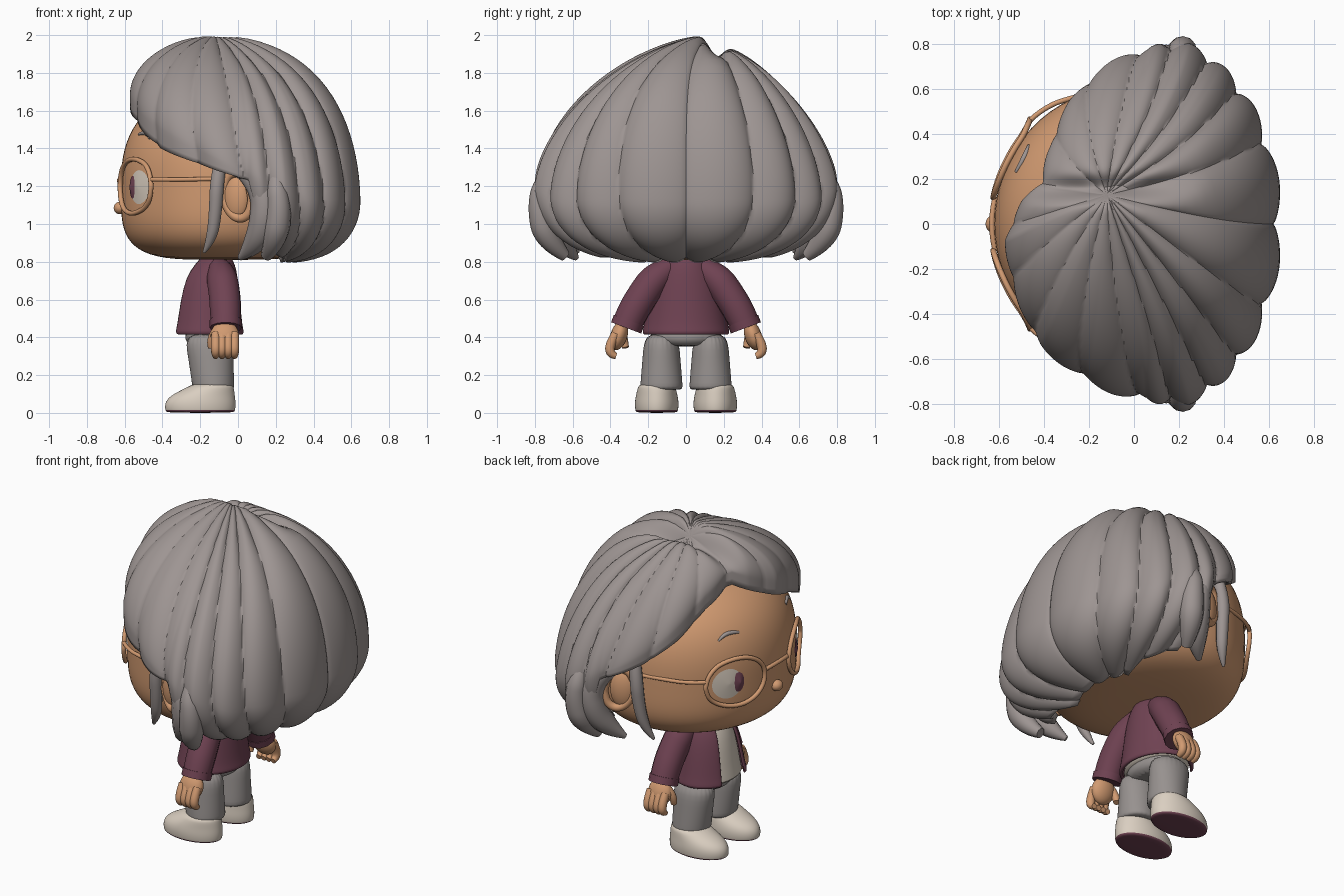
import bpy, bmesh
from math import sin, cos, asin, pi, radians, exp, sqrt

cube = bpy.data.objects.get("Cube")
if cube:
    bpy.data.objects.remove(cube)


def material(name, rgb):
    m = bpy.data.materials.new(name)
    m.use_nodes = True
    m.diffuse_color = (*rgb, 1)
    bsdf = m.node_tree.nodes["Principled BSDF"]
    bsdf.inputs["Base Color"].default_value = (*rgb, 1)
    bsdf.inputs["Roughness"].default_value = 0.7
    return m


GREY = material("hair grey", (0.34, 0.3, 0.29))
TROUSER = material("trouser grey", (0.31, 0.285, 0.275))
SKIN = material("warm skin", (0.64, 0.325, 0.165))
PLUM = material("plum knit", (0.16, 0.055, 0.085))
CREAM = material("cream", (0.7, 0.62, 0.53))


def finish(name, bm, *mats):
    bmesh.ops.recalc_face_normals(bm, faces=bm.faces)
    me = bpy.data.meshes.new(name)
    bm.to_mesh(me)
    bm.free()
    ob = bpy.data.objects.new(name, me)
    bpy.context.collection.objects.link(ob)
    for m in mats:
        me.materials.append(m)
    return ob


def grid(bm, rows):
    """Skin a list of closed point rings with quads."""
    vs = [[bm.verts.new(p) for p in row] for row in rows]
    for a, b in zip(vs, vs[1:]):
        for i in range(len(a)):
            j = (i + 1) % len(a)
            bm.faces.new((a[i], a[j], b[j], b[i]))
    return vs


def loft(name, rings, *mats, cy=0, caps=True, subdiv=1, seg=24):
    """Stack elliptical rings given as (z, centre x, radius x, radius y)."""
    bm = bmesh.new()
    angles = [2 * pi * i / seg for i in range(seg)]
    vs = grid(bm, [[(cx - rx * cos(a), cy + ry * sin(a), z) for a in angles]
                   for z, cx, rx, ry in rings])
    if caps:
        bm.faces.new(vs[0])
        bm.faces.new(vs[-1])
    ob = finish(name, bm, *mats)
    if subdiv:
        ob.modifiers.new("soften", 'SUBSURF').levels = subdiv
    return ob


def ball(name, loc, size, mat, rot=(0, 0, 0)):
    bm = bmesh.new()
    bmesh.ops.create_uvsphere(bm, u_segments=24, v_segments=16, radius=1)
    ob = finish(name, bm, mat)
    ob.location, ob.scale, ob.rotation_euler = loc, size, rot


def tube(name, points, radii, mat, cyclic=False):
    cu = bpy.data.curves.new(name, 'CURVE')
    cu.dimensions = '3D'
    cu.bevel_depth, cu.bevel_resolution, cu.use_fill_caps = 1, 4, True
    sp = cu.splines.new('NURBS')
    sp.points.add(len(points) - 1)
    for i, p in enumerate(points):
        sp.points[i].co = (*p, 1)
        sp.points[i].radius = radii[i] if isinstance(radii, list) else radii
    sp.order_u, sp.use_endpoint_u, sp.use_cyclic_u = 3, True, cyclic
    sp.resolution_u = 8
    cu.materials.append(mat)
    bpy.context.collection.objects.link(bpy.data.objects.new(name, cu))


def lookup(table, x):
    for (a, u), (b, v) in zip(table, table[1:]):
        if x <= b:
            return u + (v - u) * (x - a) / (b - a)
    return table[-1][1]


# Head: a rounded block with full jaws, the face towards -x
HX, HZ, RX, RY = -0.06, 1.2, 0.56, 0.6


def head_width(z):
    size, e = (0.52, 2.5) if z > HZ else (0.39, 4)
    return max(0, 1 - abs((z - HZ) / size) ** e) ** (1 / e)


rows = []
for k in range(41):
    z = HZ - cos(pi * k / 40) * (0.39 if k < 20 else 0.52)
    r = head_width(z)
    rows.append([(HX - RX * r * cos(b), RY * r * sin(b), z)
                 for b in [2 * pi * i / 64 for i in range(64)]])
bm = bmesh.new()
grid(bm, rows)
bmesh.ops.remove_doubles(bm, verts=bm.verts, dist=0.0005)
bmesh.ops.holes_fill(bm, edges=bm.edges)
finish("head", bm, SKIN)


def face_x(y, z):
    return HX - RX * sqrt(max(head_width(z) ** 2 - (y / RY) ** 2, 0))


def face_disc(name, cy, cz, ry, rz, lift, mat):
    """Thin domed plate that follows the face."""
    bm = bmesh.new()
    rows = []
    for k in range(7):
        q = max(k / 6, 0.02)
        spots = [(cy + q * ry * cos(pi * i / 16), cz + q * rz * sin(pi * i / 16)) for i in range(32)]
        rows.append([(face_x(y, z) - lift * (1.2 - q), y, z) for y, z in spots])
    bm.faces.new(grid(bm, rows)[0])
    finish(name, bm, mat)


# Hair: one bell-shaped shell, grooved into locks that leave a side parting
HEM = [(-180, .795), (-130, .795), (-95, .85), (-86, 1.23), (-60, 1.32), (-40, 1.4), (-20, 1.53),
       (-2, 1.62), (14, 1.72), (30, 1.62), (45, 1.48), (62, 1.35), (86, 1.23), (95, .85),
       (130, .795), (180, .795)]
WIDEST = [(-180, 1.12), (-120, 1.12), (-86, 1.26), (-60, 1.4), (-20, 1.61), (-2, 1.7), (14, 1.8),
          (30, 1.7), (60, 1.42), (86, 1.26), (120, 1.12), (180, 1.12)]
REACH = [(-180, 1), (-105, 1), (-86, .95), (-60, .96), (-40, 1.01), (-5, 1.01), (8, .9),
         (16, .8), (30, .82), (50, .88), (86, .95), (105, 1), (180, 1)]


def hair_point(deg, t):
    phi = radians(deg)
    hem, reach, eq = lookup(HEM, deg), lookup(REACH, deg), lookup(WIDEST, deg)
    depth = max(0.33, eq - 0.79)
    a = t * (pi / 2 + asin(min(0.985, (eq - hem) / depth)))
    groove = 1 - abs(sin(9 * phi + 2.5 * (1 - t) * sin(phi) + 0.6 * sin(3 * phi))) ** 0.7
    groove *= 0.65 - 0.35 * cos(phi)
    if a <= pi / 2:
        e = 2 / (1.55 + 0.4 * cos(phi) ** 2)
        r, up = sin(a) ** e, max(0, cos(a)) ** e
        z = eq + (2 - eq) * up - 0.035 * groove * up * min(1, 3 * r)
        drift = (1 - r) ** (1.5 - 0.5 * cos(phi))
    else:
        b = a - pi / 2
        r, drift = cos(b) ** 0.6, 0
        z = eq - depth * sin(b) + 0.03 * groove * sin(b)
    r *= reach * (1 - 0.075 * groove * min(1, 1.5 * r))
    x = 0.1 - 0.22 * drift - (0.67 if cos(phi) > 0 else 0.56) * r * cos(phi)
    y = 0.13 * drift + 0.83 * r * sin(phi)
    if a < pi / 2:
        fade = min(1, max(0, (0.3 - x) / 0.3)) * cos(a)
        z -= fade * (0.07 * exp(-((y - 0.16) / 0.05) ** 2) + 0.04 * min(1, max(0, (y - 0.08) / 0.08)))
    return x, y, z


bm = bmesh.new()
grid(bm, [[hair_point(d - 180, k / 44) for d in range(360)] for k in range(45)])
bmesh.ops.remove_doubles(bm, verts=bm.verts, dist=0.0005)
hair = finish("hair", bm, GREY)
shell = hair.modifiers.new("thickness", 'SOLIDIFY')
shell.thickness, shell.offset = 0.04, -1

# Clothed torso: open cardigan over a shirt
body = [(.41, -.165, .19, .225), (.43, -.165, .2, .235), (.455, -.165, .19, .225), (.6, -.16, .172, .2),
        (.72, -.15, .15, .17), (.79, -.13, .115, .13), (.84, -.12, .075, .09)]
loft("shirt", [(z, cx, rx * .84, ry * .9) for z, cx, rx, ry in body], CREAM)
cardigan = loft("cardigan", body, PLUM, caps=False, subdiv=0)
bm = bmesh.new()
bm.from_mesh(cardigan.data)
opening = [f for f in bm.faces if f.calc_center_median().x < -.18 and abs(f.normal.y) < .38]
bmesh.ops.delete(bm, geom=opening, context='FACES')
bm.to_mesh(cardigan.data)
bm.free()
cardigan.modifiers.new("thickness", 'SOLIDIFY').thickness = 0.02
cardigan.modifiers.new("soften", 'SUBSURF').levels = 2
loft("neck", [(.78, -.12, .07, .08), (.86, -.12, .07, .08)], SKIN)
loft("trouser_seat", [(.35, -.15, .11, .12), (.38, -.15, .13, .19), (.46, -.15, .14, .2)], TROUSER)

# Paired parts; the left side is -y
for s, side in ((-1, "left_"), (1, "right_")):
    def at(*pts):
        return [(x, s * y, z) for x, y, z in pts]

    # Legs and shoes
    loft(side + "trouser_leg", [(.12, -.13, .11, .113), (.135, -.13, .112, .114), (.3, -.145, .12, .1),
                                (.43, -.155, .135, .09)], TROUSER, cy=s * .13, subdiv=2)
    shoe = loft(side + "shoe", [(0, -.2, .178, .108), (.01, -.2, .187, .114), (.05, -.2, .19, .118),
                                (.09, -.19, .175, .112), (.13, -.15, .13, .102), (.16, -.13, .1, .09)],
                CREAM, PLUM, cy=s * .155, subdiv=2)
    for f in shoe.data.polygons:
        f.material_index = int(f.normal.z < -.4)
    for k in range(3):
        x, z = -.235 - .03 * k, .135 - .014 * k
        tube(side + "lace", at((x, .12, z - .01), (x, .155, z), (x, .19, z - .01)), .008, CREAM)

    # Sleeves and hands
    tube(side + "sleeve", at((-.1, .08, .77), (-.085, .16, .72), (-.07, .23, .62), (-.065, .285, .53),
                             (-.065, .315, .46)), [.06, .085, .085, .084, .08], PLUM)
    tube(side + "cuff", at((-.065, .302, .49), (-.065, .317, .45)), .085, PLUM)
    ball(side + "palm", (-.07, s * .355, .41), (.075, .045, .08), SKIN, (s * .3, 0, 0))
    for k in range(4):
        x = -.118 + .033 * k
        tube(side + "finger", at((x, .37, .42), (x, .405, .36), (x, .4, .31), (x, .37, .3)),
             [.024, .026, .024, .016], SKIN)
    tube(side + "thumb", at((-.11, .345, .44), (-.15, .33, .39), (-.14, .32, .345)),
         [.025, .025, .018], SKIN)

    # Ears
    ball(side + "ear", (-.01, s * .63, 1.14), (.075, .045, .12), SKIN, (0, 0, s * .4))
    rim = [(.0 + .075 * cos(a), .655 + .04 * cos(a), 1.15 + .12 * sin(a) - .02 * cos(a))
           for a in [pi * k / 8 for k in range(16)]]
    tube(side + "ear_rim", at(*rim), .024, SKIN, True)

    # Eyes and brows
    face_disc(side + "eye", s * .335, 1.195, .078, .09, .008, CREAM)
    face_disc(side + "pupil", s * .28, 1.195, .032, .06, .016, PLUM)
    brow = [(y, 1.455 + z) for y, z in ((.23, .02), (.27, .03), (.32, .02), (.35, -.005))]
    tube(side + "brow", at(*[(face_x(y, z), y, z) for y, z in brow]), [.007, .012, .012, .005], GREY)

    # Spectacles
    loop = [(.29 + .175 * cos(a), 1.2 + .145 * sin(a)) for a in [pi * k / 10 for k in range(20)]]
    tube(side + "lens_frame", at(*[(min(-.66 + .43 * y, face_x(y, z) - .015), y, z) for y, z in loop]),
         .013, SKIN, True)
    tube(side + "spectacle_arm", at((-.46, .46, 1.235), (-.42, .5, 1.235), (-.3, .56, 1.235),
                                    (-.05, .61, 1.24)), .011, SKIN)

    # Loose locks in front of and behind the ear
    tube(side + "front_lock", at((-.08, .62, 1.4), (-.11, .65, 1.25), (-.12, .63, 1.05),
                                 (-.14, .6, .92), (-.18, .57, .85)), [.03, .04, .035, .03, .008], GREY)
    tube(side + "ear_lock", at((-.08, .62, 1.36), (.04, .69, 1.29), (.14, .73, 1.16), (.14, .71, 1.0),
                               (.08, .64, .88), (.01, .58, .82)), [.02, .055, .07, .08, .06, .015], GREY)
    tube(side + "side_lock", at((.2, .68, 1.36), (.2, .765, 1.22), (.22, .775, 1.08), (.2, .74, .92),
                                (.15, .64, .83)), [.01, .05, .065, .07, .03], GREY)

# Middle of the face
ball("nose", (-.625, 0, 1.085), (.033, .038, .033), SKIN)
tube("spectacle_bridge", [(-.615, -.12, 1.22), (-.645, 0, 1.24), (-.615, .12, 1.22)], .012, SKIN)

# Smooth shading that keeps creases sharp
bpy.ops.object.select_all(action='DESELECT')
for ob in bpy.context.scene.objects:
    if ob.type == 'MESH':
        ob.select_set(True)
        bpy.context.view_layer.objects.active = ob
bpy.ops.object.shade_smooth_by_angle(angle=radians(40))
